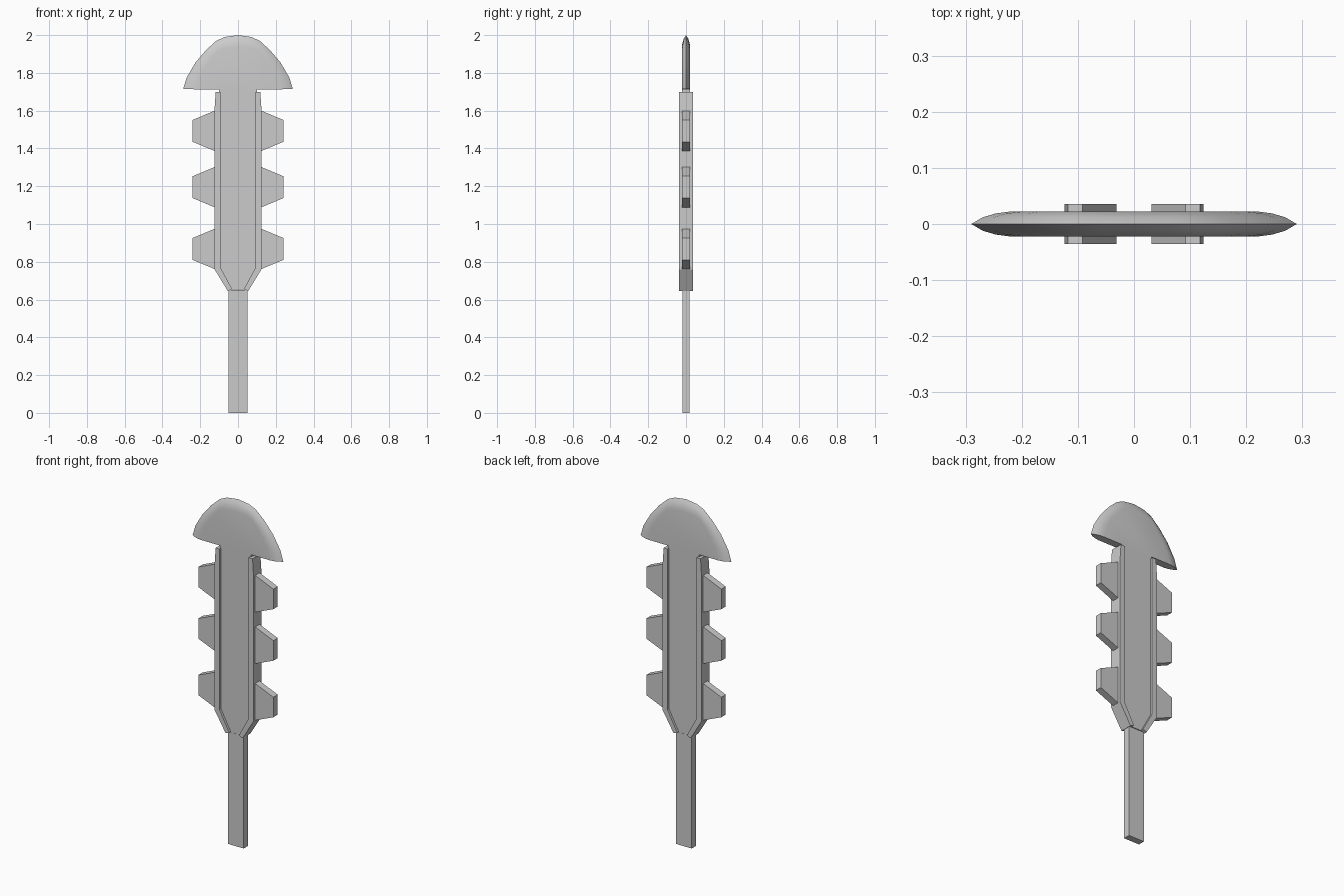
import bpy, bmesh

if "Cube" in bpy.data.objects:
    bpy.data.objects.remove(bpy.data.objects["Cube"])


def finish(name, bm, smooth=False):
    bmesh.ops.recalc_face_normals(bm, faces=bm.faces)
    mesh = bpy.data.meshes.new(name)
    bm.to_mesh(mesh)
    bm.free()
    ob = bpy.data.objects.new(name, mesh)
    bpy.context.collection.objects.link(ob)
    if smooth:
        bpy.context.view_layer.objects.active = ob
        ob.select_set(True)
        bpy.ops.object.shade_smooth_by_angle(angle=0.6)
        ob.select_set(False)
    return ob


def plate(name, pts, half, mirror=False):
    """Extrude an x/z outline to y = -half..half, optionally mirrored in x."""
    bm = bmesh.new()
    f = [bm.verts.new((x, -half, z)) for x, z in pts]
    b = [bm.verts.new((x, half, z)) for x, z in pts]
    bm.faces.new(f)
    bm.faces.new(b[::-1])
    n = len(pts)
    for i in range(n):
        j = (i + 1) % n
        bm.faces.new((f[i], b[i], b[j], f[j]))
    ob = finish(name, bm)
    if mirror:
        ob.modifiers.new("Mirror", 'MIRROR').use_mirror_merge = False
    return ob


# Handle
plate("handle", [(-.05, 0), (.05, 0), (.05, .65), (-.05, .65)], .0195)

# Raised side rails, tapering in at the bottom
plate("side_rail", [(.054, .645), (.124, .76), (.124, 1.61), (.118, 1.70),
                    (.092, 1.70), (.092, .768), (.031, .655)], .036, True)

# Trapezoid teeth
for i, z in enumerate((.868, 1.195, 1.493)):
    plate(f"tooth_{i + 1}", [(.118, z - .109), (.24, z - .058),
                             (.24, z + .058), (.118, z + .109)], .02, True)

# Core and rounded head in one body, head edge curving to a sharp rim
H = .022
inner = [(.222, 1.713), (.2, 1.78), (.168, 1.84), (.137, 1.88), (.11, 1.913), (.082, 1.929), (0, 1.936)]
outer = [(.29, 1.715), (.272, 1.775), (.225, 1.855), (.17, 1.92), (.115, 1.97), (.07, 1.99), (0, 2)]
inner += [(-x, z) for x, z in inner[-2::-1]]
outer += [(-x, z) for x, z in outer[-2::-1]]
half_profile = [(0, H), (.35, .019), (.7, .012), (1, 0)]
profile = [(t, -y) for t, y in half_profile] + half_profile[-2::-1]
core = [(-.1, 1.713), (-.1, .765), (-.034, .652), (.034, .652), (.1, .765), (.1, 1.713)]

bm = bmesh.new()
rows = [[bm.verts.new((a + (c - a) * t, y, b + (d - b) * t)) for t, y in profile]
        for (a, b), (c, d) in zip(inner, outer)]
f = [bm.verts.new((x, -H, z)) for x, z in core]
b = [bm.verts.new((x, H, z)) for x, z in core]
for r, s in zip(rows, rows[1:]):
    for k in range(len(profile) - 1):
        bm.faces.new((r[k], r[k + 1], s[k + 1], s[k]))
for i in range(len(core) - 1):
    bm.faces.new((f[i], f[i + 1], b[i + 1], b[i]))
bm.faces.new([r[0] for r in rows] + f)
bm.faces.new([r[-1] for r in rows] + b)
bm.faces.new([f[-1]] + rows[0] + [b[-1]])
bm.faces.new([f[0]] + rows[-1] + [b[0]])
finish("blade_core_and_head", bm, True)
